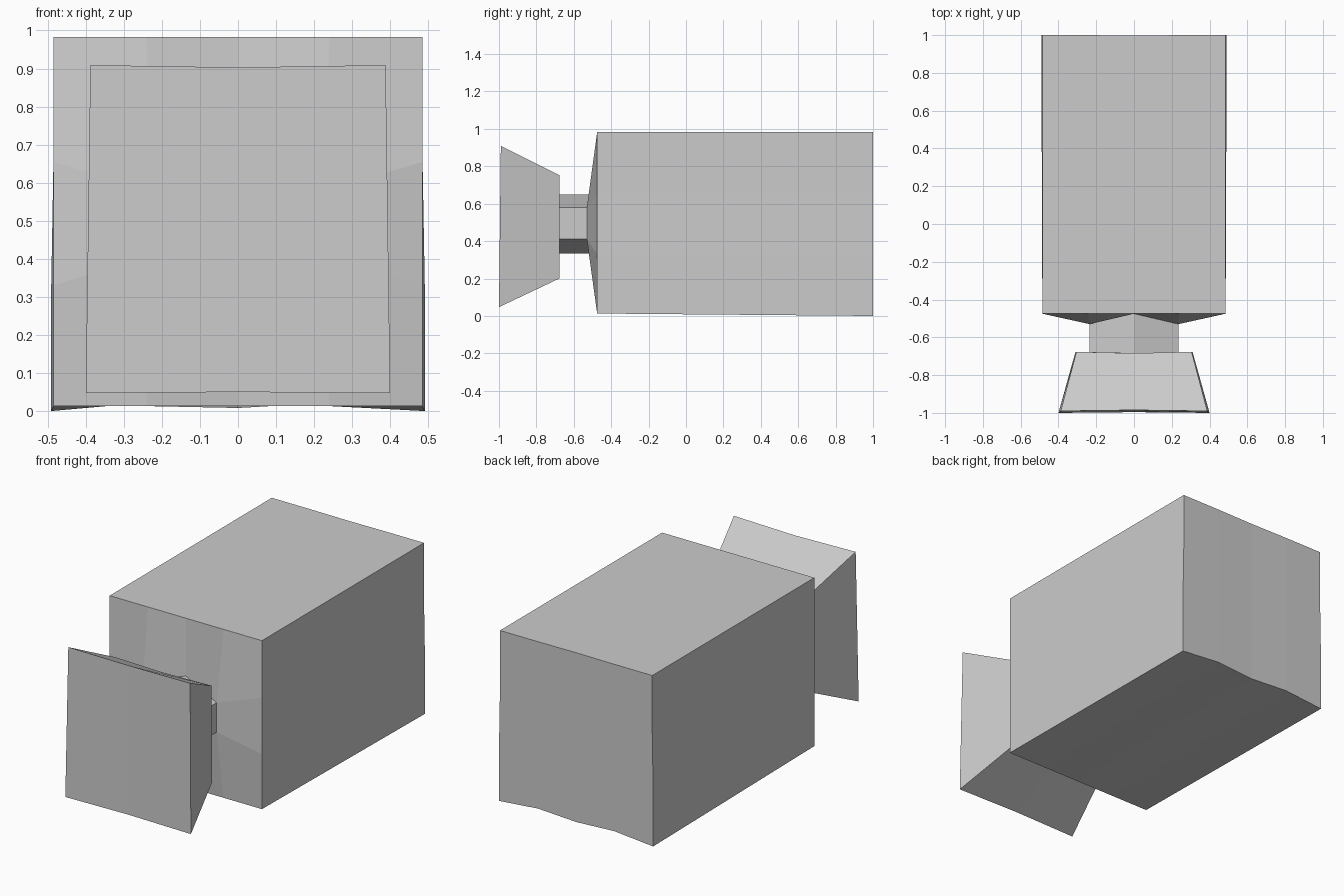
import bpy, bmesh

if "Cube" in bpy.data.objects:
    bpy.data.objects.remove(bpy.data.objects["Cube"])


def finish(name, bm):
    bmesh.ops.recalc_face_normals(bm, faces=bm.faces[:])
    mesh = bpy.data.meshes.new(name)
    bm.to_mesh(mesh)
    bm.free()
    obj = bpy.data.objects.new(name, mesh)
    bpy.context.collection.objects.link(obj)
    return obj


def hexagon(x_top, x_bot, z, y_side, y_mid):
    """Six points, z = (bottom middle, bottom side, top side, top middle)."""
    zb, zsb, zst, zt = z
    return [(-x_bot, y_side[0], zsb), (0, y_mid[0], zb), (x_bot, y_side[0], zsb),
            (x_top, y_side[1], zst), (0, y_mid[1], zt), (-x_top, y_side[1], zst)]


def bridge(bm, a, b):
    for k in range(len(a)):
        n = (k + 1) % len(a)
        bm.faces.new((a[k], a[n], b[n], b[k]))


def loft(name, sections):
    bm = bmesh.new()
    rings = [[bm.verts.new(p) for p in s] for s in sections]
    for a, b in zip(rings, rings[1:]):
        bridge(bm, a, b)
    # each end is two quads meeting on the centre line
    r = rings[-1]
    bm.faces.new((r[0], r[1], r[4], r[5]))
    bm.faces.new((r[1], r[2], r[3], r[4]))
    return finish(name, bm)


# camera body: 4 x 3 panel box whose front panels are drawn in to the neck
neck_root = hexagon(0.235, 0.235, (0.335, 0.41, 0.58, 0.65), (-0.53, -0.53), (-0.475, -0.475))
inner = dict(zip([(1, 1), (2, 1), (3, 1), (3, 2), (2, 2), (1, 2)], neck_root))
XS = [-0.485, -0.24, 0, 0.24, 0.485]
ZS = [0.013, 0.33, 0.655, 0.983]
BACK_BOTTOM = [0.0, 0.022, 0.008, 0.022, 0.0]
bm = bmesh.new()
front, back = {}, {}
for i, x in enumerate(XS):
    for j, z in enumerate(ZS):
        front[i, j] = bm.verts.new(inner.get((i, j), (x, -0.475, z)))
        flare = 1.012 if j < 2 else 1.0
        back[i, j] = bm.verts.new((x * flare, 0.997 if i == 2 else 1.0,
                                   BACK_BOTTOM[i] if j == 0 else z))
for i in range(4):
    for j in range(3):
        cell = [(i, j), (i + 1, j), (i + 1, j + 1), (i, j + 1)]
        bm.faces.new([back[c] for c in cell])
        if not (j == 1 and i in (1, 2)):
            bm.faces.new([front[c] for c in cell])
rim = ([(i, 0) for i in range(4)] + [(4, j) for j in range(3)]
       + [(i, 3) for i in range(4, 0, -1)] + [(0, j) for j in range(3, 0, -1)])
bridge(bm, [front[c] for c in rim], [back[c] for c in rim])
finish("body", bm)

# six-sided neck flowing into the flared front hood
loft("neck_and_hood", [
    neck_root,
    hexagon(0.235, 0.235, (0.335, 0.41, 0.58, 0.65), (-0.683, -0.683), (-0.683, -0.683)),
    hexagon(0.305, 0.31, (0.2, 0.2, 0.753, 0.75), (-0.677, -0.677), (-0.684, -0.684)),
    hexagon(0.388, 0.4, (0.05, 0.047, 0.909, 0.903), (-1.0, -0.99), (-0.996, -0.985)),
])
